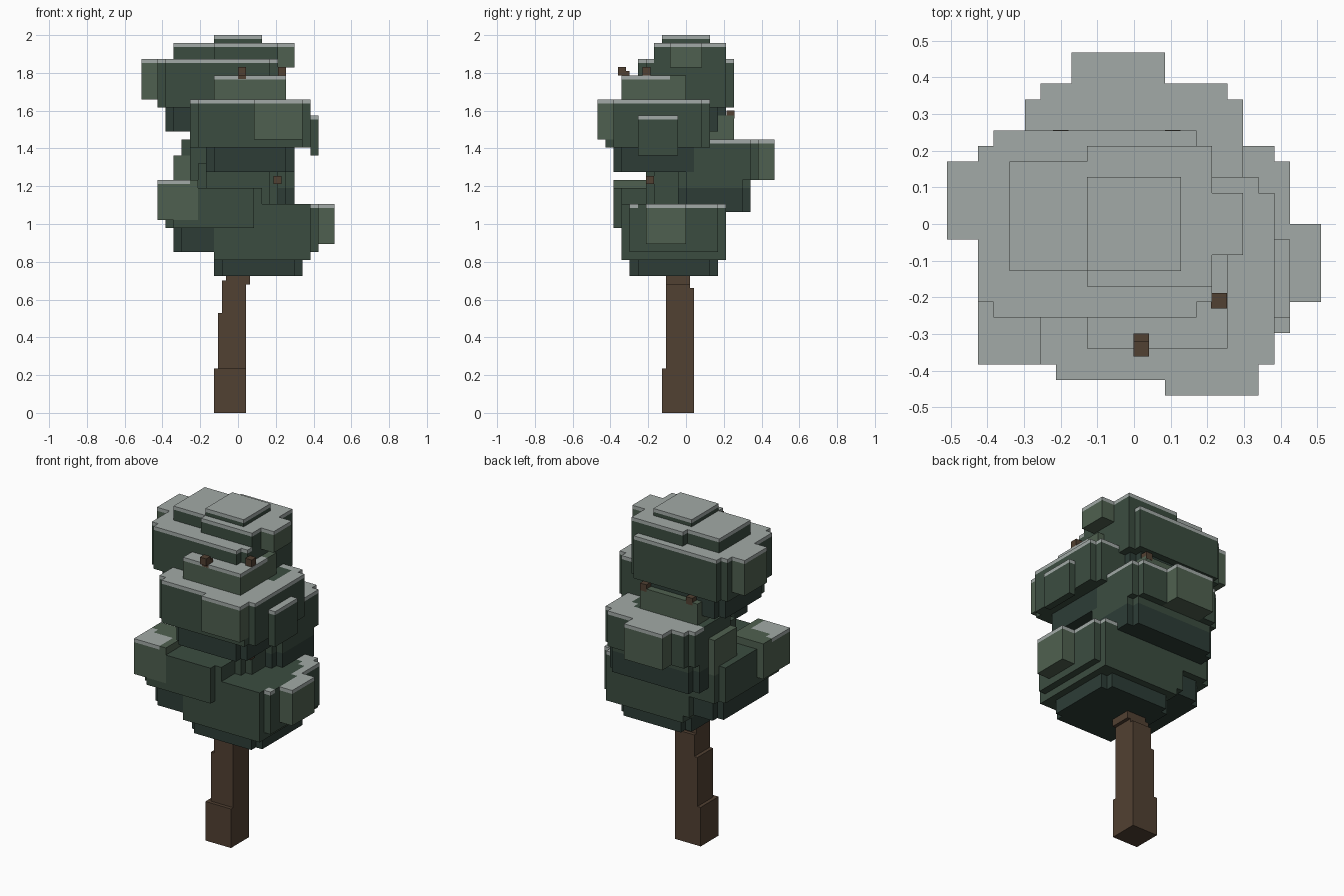
import bpy, bmesh
from mathutils import Vector

if "Cube" in bpy.data.objects:
    bpy.data.objects.remove(bpy.data.objects["Cube"])

U = 2 / 47  # edge of one block


def material(name, rgb):
    m = bpy.data.materials.new(name)
    m.diffuse_color = (*rgb, 1)
    m.use_nodes = True
    m.node_tree.nodes["Principled BSDF"].inputs["Base Color"].default_value = m.diffuse_color
    return m


DARK, MID, LIGHT, SNOW = range(4)
NEEDLES = [material("dark_needles", (0.026, 0.046, 0.037)),
           material("mid_needles", (0.044, 0.073, 0.051)),
           material("light_needles", (0.078, 0.118, 0.079)),
           material("snow", (0.36, 0.40, 0.385))]
BARK = [material("bark", (0.083, 0.052, 0.032))]


def finish(name, bm, mats):
    bmesh.ops.remove_doubles(bm, verts=bm.verts, dist=1e-5)
    bmesh.ops.dissolve_limit(bm, angle_limit=0.01, verts=bm.verts, edges=bm.edges,
                             delimit={'MATERIAL'})
    me = bpy.data.meshes.new(name)
    bm.to_mesh(me)
    bm.free()
    for m in mats:
        me.materials.append(m)
    bpy.context.collection.objects.link(bpy.data.objects.new(name, me))


def bark_box(name, lo, hi):
    lo, hi = Vector(lo), Vector(hi)
    bm = bmesh.new()
    bmesh.ops.create_cube(bm, size=1)
    for v in bm.verts:
        v.co = (lo + hi) / 2 + v.co * (hi - lo)
    finish(name, bm, BARK)


# Trunk, stepping in towards the foliage
bark_box("trunk_base", (-3 * U, -3 * U, 0), (U, U, .235))
bark_box("trunk_middle", (-2.5 * U, -2.5 * U, .235), (U, U, .53))
bark_box("trunk_upper", (-2 * U, -2.5 * U, .53), (U, U, .66))
bark_box("trunk_neck", (-2 * U, -2.5 * U, .66), (U, U / 2, .70))
bark_box("trunk_collar", (-1.5 * U, -2.5 * U, .68), (1.5 * U, U / 2, .74))

# Twigs poking out of the foliage, one block wide: centre and tip height
for i, (x, y, tip) in enumerate([(.02, -.32, 1.81), (.02, -.34, 1.83), (.232, -.21, 1.83),
                                 (.106, .235, 1.6), (-.2, .235, 1.6), (.21, -.19, 1.255)]):
    bark_box(f"twig_{i + 1}", (x - U / 2, y - U / 2, tip - U), (x + U / 2, y + U / 2, tip))

cells = {}  # block grid, half-height cells in z


def fill(part, x0, x1, y0, y1, z0, z1, shade, cut=0):
    for x in range(x0, x1):
        for y in range(y0, y1):
            if min(x - x0, x1 - 1 - x) + min(y - y0, y1 - 1 - y) >= cut:
                for h in range(2 * z0, 2 * z1):
                    cells[x, y, h] = (part, shade)


# Wide tiers with clipped corners, each over a dark inset skirt three blocks deep
# x0, x1, y0, y1, z0, z1, skirt inset
for part, x0, x1, y0, y1, z0, z1, s in [
        ("lower_foliage", -5, 10, -8, 5, 20, 26, 2),
        ("lower_foliage", -9, 3, -9, 5, 23, 28, 1),
        ("back_foliage", -7, 7, -1, 8, 28, 34, 0),
        ("middle_foliage", -6, 9, -10, 3, 33, 39, 2),
        ("upper_foliage", -10, 5, -6, 6, 38, 44, 1)]:
    sy = min(s, 1)
    fill(part, x0 + s, x1 - s, y0 + sy, y1 - sy, z0 - 3, z0, DARK, 1)
    fill(part, x0, x1, y0, y1, z0, z1, MID, 1)

# Square tufts, five blocks tall: x0, x1, y0, y1, top
for part, shade, x0, x1, y0, y1, top in [
        ("lower_foliage", MID, -3, 9, -8, 5, 24),
        ("lower_foliage", LIGHT, 10, 12, -5, 0, 26),
        ("lower_foliage", LIGHT, -10, -5, -9, -3, 29),
        ("back_foliage", MID, -7, 7, 2, 8, 34),
        ("back_foliage", MID, -6, 6, 2, 9, 34),
        ("back_foliage", LIGHT, -4, 2, 8, 11, 34),
        ("back_foliage", LIGHT, -8, -6, 0, 5, 32),
        ("middle_foliage", LIGHT, 2, 8, -11, -9, 39),
        ("middle_foliage", MID, 9, 10, -6, -1, 37),
        ("middle_foliage", LIGHT, -6, 3, 2, 6, 37),
        ("upper_foliage", LIGHT, -3, 6, -8, 0, 42),
        ("upper_foliage", LIGHT, -12, -10, -1, 4, 44),
        ("upper_foliage", MID, -8, 4, -3, 4, 46),
        ("upper_foliage", MID, -3, 5, -4, 5, 46),
        ("upper_foliage", MID, -3, 3, -3, 3, 47)]:
    fill(part, x0, x1, y0, y1, top - 5, top, shade)
fill("upper_foliage", 5, 7, -2, 2, 43, 46, LIGHT)   # small top tuft
fill("back_foliage", -5, 5, -5, 5, 26, 31, MID, 1)  # inner core

# Snow on every cell open to the sky
tops = {}
for x, y, h in cells:
    tops[x, y] = max(h, tops.get((x, y), 0))
for (x, y), h in tops.items():
    cells[x, y, h] = ("snow_cover", SNOW)

# The six sides of a cell: outward step and corner ring
SIDES = []
for axis in range(3):
    for s in (0, 1):
        ring = []
        for p, q in ((0, 0), (1, 0), (1, 1), (0, 1)):
            c = [s, p, q]
            ring.append([c[(k - axis) % 3] for k in range(3)])
        step = [(2 * s - 1) * (k == axis) for k in range(3)]
        SIDES.append((step, ring if s else ring[::-1]))

# Skin the grid with outer faces only, one mesh per part
meshes = {}
for (x, y, h), (part, shade) in cells.items():
    if part not in meshes:
        meshes[part] = bmesh.new()
    bm = meshes[part]
    for (dx, dy, dz), ring in SIDES:
        if (x + dx, y + dy, h + dz) not in cells:
            f = bm.faces.new([bm.verts.new(((x + i) * U, (y + j) * U, (h + k) * U / 2))
                              for i, j, k in ring])
            f.material_index = shade
for part, bm in meshes.items():
    finish(part, bm, NEEDLES)
